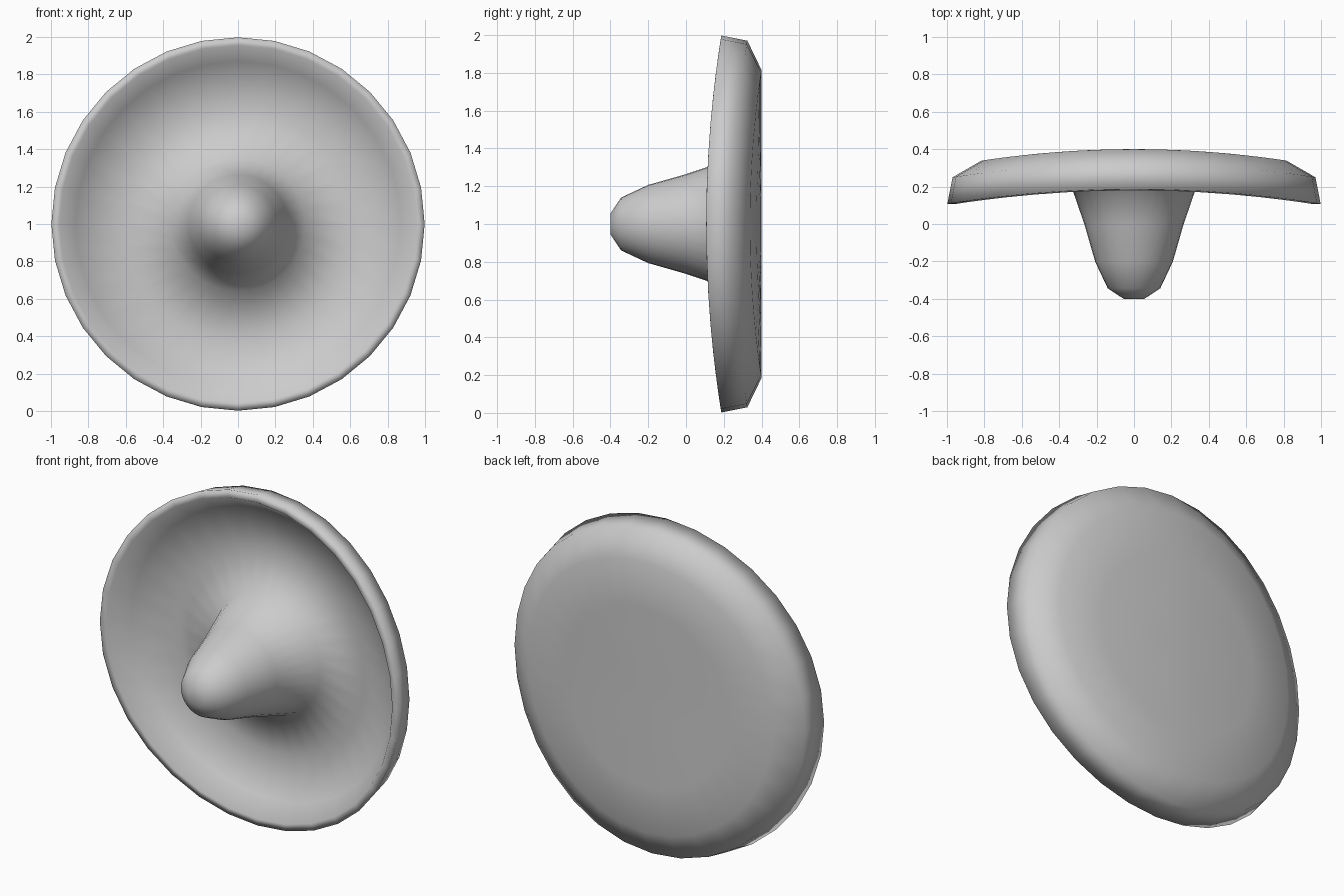
import bpy, bmesh, math

if "Cube" in bpy.data.objects:
    bpy.data.objects.remove(bpy.data.objects["Cube"])

SIDES = 32
BOW = 0.08        # how far the left and right edges sweep forward
BACK_BOW = 0.092  # slightly more on the back plate

# Lathe profile (radius, y, bow): knob tip, dished face, lip, rim, back
PROFILE = [
    (0.055, -0.40, BOW), (0.14, -0.343, BOW), (0.207, -0.20, BOW), (0.264, 0.0, BOW),
    (0.36, 0.285, BOW), (0.62, 0.352, BOW),
    (0.87, 0.285, BOW), (0.955, 0.180, BOW), (0.998, 0.187, BOW),
    (0.97, 0.325, BOW), (0.815, 0.40, BACK_BOW), (0.54, 0.40, BACK_BOW), (0.27, 0.40, BACK_BOW),
]


def place(r, y, bow, a):
    x = r * math.sin(a)
    return (x, y - bow * x * x, 1 + r * math.cos(a))


bm = bmesh.new()
rings = [[bm.verts.new(place(*p, 2 * math.pi * i / SIDES)) for i in range(SIDES)]
         for p in PROFILE]

# Skin between neighbouring rings
for a, b in zip(rings, rings[1:]):
    for i in range(SIDES):
        j = (i + 1) % SIDES
        bm.faces.new((a[i], a[j], b[j], b[i]))

# Close the knob tip and the centre of the back
for ring, y in ((rings[0], -0.40), (rings[-1], 0.40)):
    centre = bm.verts.new((0, y, 1))
    for i in range(SIDES):
        bm.faces.new((centre, ring[i], ring[(i + 1) % SIDES]))

bmesh.ops.recalc_face_normals(bm, faces=bm.faces)
mesh = bpy.data.meshes.new("bossed_disc")
bm.to_mesh(mesh)
bm.free()
disc = bpy.data.objects.new("bossed_disc", mesh)
bpy.context.collection.objects.link(disc)
for p in mesh.polygons:
    p.use_smooth = True
